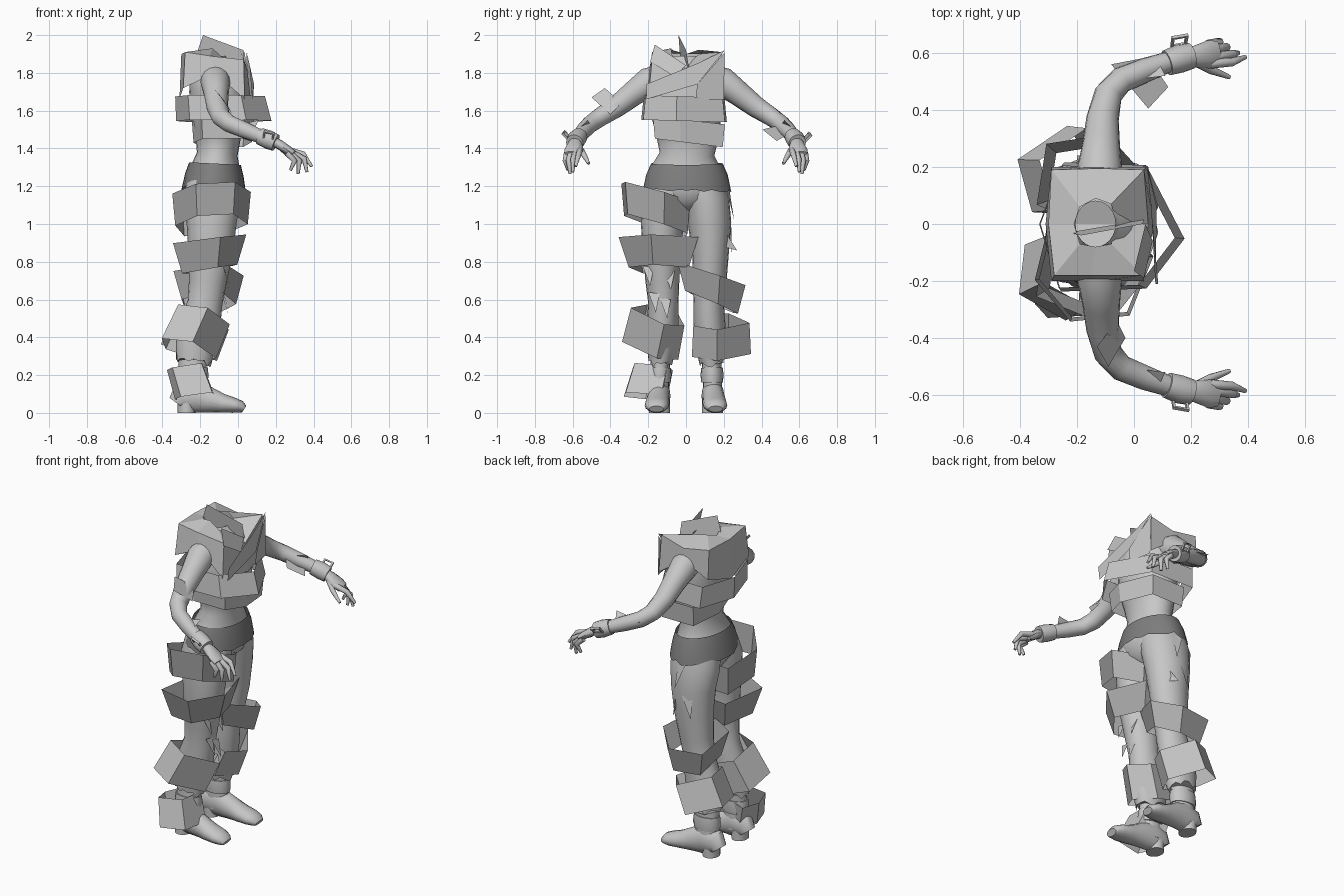
import bpy, math, random
from mathutils import Vector

random.seed(4)


def material(name, v):
    m = bpy.data.materials.new(name)
    m.diffuse_color = (v, v, v, 1)
    return m


GREY = material("light_grey", 0.57)
MID = material("middle_grey", 0.42)
DARK = material("dark_grey", 0.21)


def make(name, verts, faces, mat=GREY, smooth=False):
    me = bpy.data.meshes.new(name)
    me.from_pydata([tuple(v) for v in verts], [], faces)
    me.materials.append(mat)
    me.update()
    ob = bpy.data.objects.new(name, me)
    bpy.context.collection.objects.link(ob)
    if smooth:
        bpy.context.view_layer.objects.active = ob
        bpy.ops.object.select_all(action='DESELECT')
        ob.select_set(True)
        bpy.ops.object.shade_smooth_by_angle(angle=math.radians(50))
    return ob


def tube(name, path, radii, ref, n=16, caps=(True, True), ragged=0, mat=GREY):
    """Loft ellipses along a path; the first radius lies along ref."""
    pts = [Vector(p) for p in path]
    ref = Vector(ref)
    verts = []
    for i, p in enumerate(pts):
        t = (pts[min(i + 1, len(pts) - 1)] - pts[max(i - 1, 0)]).normalized()
        u = (ref - t * ref.dot(t)).normalized()
        v = t.cross(u)
        a, b = radii[i] if isinstance(radii[i], tuple) else (radii[i],) * 2
        for k in range(n):
            ang = 2 * math.pi * k / n
            q = p + u * a * math.cos(ang) + v * b * math.sin(ang)
            if ragged and i == len(pts) - 1:
                q += t * random.uniform(-ragged, ragged)
            verts.append(q)
    faces = ring_faces(len(pts), n)
    if caps[0]:
        faces.append(tuple(reversed(range(n))))
    if caps[1]:
        faces.append(tuple(range(len(verts) - n, len(verts))))
    return make(name, verts, faces, mat, True)


def ring_faces(rows, n):
    return [(i * n + k, i * n + (k + 1) % n, i * n + n + (k + 1) % n, i * n + n + k)
            for i in range(rows - 1) for k in range(n)]


def rings(name, rows, ref=(1, 0, 0), **kw):
    """Upright loft from rows of (x, y, z, rx, ry)."""
    return tube(name, [r[:3] for r in rows], [r[3:] for r in rows], ref, **kw)


def band(name, center, outline, height, slope=(0, 0), flare=1.0, lean=(0, 0), mat=GREY):
    """Loose angular cloth loop, tilted by slopes and leaning sideways with height."""
    c = Vector(center)
    verts = []
    for h in (-0.5, 0.5):
        f = 1 + h * (flare - 1)
        for x, y in outline:
            verts.append(c + Vector((x * f + lean[0] * h, y * f + lean[1] * h,
                                     h * height + slope[0] * x + slope[1] * y)))
    return make(name, verts, ring_faces(2, len(outline)), mat)


def shard(name, *pts):
    return make(name, pts, [tuple(range(len(pts)))])


# Torso with an open neck
rings("torso", [(-.14, 0, 1.06, .07, .06), (-.135, 0, 1.14, .14, .18), (-.125, 0, 1.22, .148, .21),
                (-.12, 0, 1.29, .132, .19), (-.11, .005, 1.37, .108, .145),
                (-.105, .01, 1.46, .12, .165), (-.1, 0, 1.6, .15, .19), (-.11, 0, 1.72, .15, .195),
                (-.13, 0, 1.81, .125, .17), (-.135, 0, 1.86, .085, .1), (-.135, 0, 1.89, .07, .08)],
      n=24, caps=(True, False))
# Waistband with a ragged lower edge
rings("waistband", [(-.122, .005, 1.32, .137, .19), (-.125, .005, 1.26, .155, .216), (-.13, .005, 1.18, .17, .235)],
      n=32, caps=(False, False), ragged=.015, mat=DARK)

for s, side in ((1, "left"), (-1, "right")):
    def P(x, y, z, s=s):
        return (x, s * y, z)

    # Trouser leg
    rings(side + "_trouser_leg",
          [(*P(-.135, .085, 1.2), .14, .125), (*P(-.14, .11, 1.12), .15, .12), (*P(-.14, .125, 1.0), .132, .115),
           (*P(-.145, .13, .85), .118, .097), (*P(-.16, .125, .7), .1, .09), (*P(-.175, .12, .58), .092, .08),
           (*P(-.205, .125, .45), .112, .085), (*P(-.225, .13, .35), .105, .078), (*P(-.235, .135, .27), .092, .065)],
          n=20, ragged=.02)
    # Boot: shaft, ankle cuff, shoe and heel
    rings(side + "_boot_shaft", [(*P(-.24, .14, .06), .078, .056), (*P(-.24, .14, .15), .072, .05),
                                 (*P(-.24, .135, .28), .075, .052)])
    rings(side + "_boot_cuff", [(*P(-.24, .138, .16), .08, .057), (*P(-.24, .138, .2), .084, .061),
                                (*P(-.24, .137, .24), .08, .057)])
    shoe = [(-.322, .14, .05, .045), (-.3, .14, .08, .057), (-.23, .142, .09, .06), (-.16, .147, .07, .06),
            (-.08, .152, .05, .064), (-.02, .155, .04, .064), (.015, .157, .032, .054), (.033, .157, .02, .038)]
    tube(side + "_shoe", [P(x, y, h) for x, y, h, w in shoe], [(h, w) for x, y, h, w in shoe], (0, 0, 1))
    rings(side + "_heel", [(*P(-.272, .14, .0), .047, .055), (*P(-.272, .14, .06), .047, .055)])

    # Arm and wrist cuff
    tube(side + "_arm", [P(-.12, .13, 1.765), P(-.12, .2, 1.75), P(-.115, .28, 1.69), P(-.11, .37, 1.62),
                         P(-.09, .455, 1.565), P(-.045, .505, 1.53), P(.04, .54, 1.495), P(.14, .575, 1.455),
                         P(.2, .59, 1.43)],
         [.08, .078, .066, .057, .05, .046, .043, .035, .032], (0, 0, 1))
    tube(side + "_wrist_cuff", [P(.115, .565, 1.465), P(.16, .58, 1.447), P(.2, .59, 1.43)],
         [.045, .05, .046], (0, 0, 1))
    # Buckle frame standing off the cuff
    o = [P(.13, .615, 1.45), P(.185, .625, 1.44), P(.192, .66, 1.475), P(.135, .65, 1.49)]
    c = sum((Vector(p) for p in o), Vector()) / 4
    corners = [Vector(p) for p in o] + [c + (Vector(p) - c) * .7 for p in o]
    buckle = make(side + "_buckle", corners, ring_faces(2, 4))
    solid = buckle.modifiers.new("thickness", 'SOLIDIFY')
    solid.thickness = .012
    # Hand with curled fingers
    tube(side + "_palm", [P(.18, .585, 1.44), P(.22, .588, 1.42), P(.265, .595, 1.39), P(.295, .6, 1.37)],
         [(.028, .026), (.04, .026), (.05, .024), (.042, .018)], (0, 1, 0), n=12)
    fingers = [((.27, .562, 1.39), (.345, .568, 1.37), (.39, .585, 1.305)),
               ((.28, .585, 1.38), (.35, .596, 1.345), (.365, .6, 1.275)),
               ((.275, .61, 1.375), (.325, .62, 1.335), (.318, .614, 1.265)),
               ((.26, .63, 1.375), (.3, .638, 1.335), (.278, .625, 1.285)),
               ((.215, .57, 1.415), (.27, .54, 1.365), (.335, .515, 1.32))]
    for k, (a, b, d) in enumerate(fingers):
        tube(side + ("_thumb" if k == 4 else "_finger_%d" % (k + 1)), [P(*a), P(*b), P(*d)],
             [.017, .015, .008], (1, 0, 0) if k == 4 else (0, 1, 0), n=8)
    # Torn cloth strip on the forearm
    shard(side + "_sleeve_tear", P(.03, .51, 1.53), P(.09, .56, 1.51), P(.11, .52, 1.55))

# Cloth bands around the legs
band("right_hip_band", (-.14, -.155, 1.08), [(.2, .04), (.08, .17), (-.15, .16), (-.2, -.04), (-.08, -.18), (.12, -.16)],
     .17, (.08, -.3), 1.08, mat=MID)
band("right_thigh_band", (-.15, -.14, .84), [(.17, -.04), (.1, .18), (-.13, .16), (-.17, -.1), (.05, -.19)],
     .16, (.14, -.02), 1.28, mat=MID)
band("left_knee_band", (-.15, .135, .66), [(.16, .04), (.05, .16), (-.14, .13), (-.17, -.06), (.06, -.16)],
     .15, (.04, -.38), 1.25, mat=MID)
band("right_calf_band", (-.22, -.175, .43), [(.14, .04), (.05, .15), (-.12, .12), (-.14, -.05), (.02, -.14)],
     .18, (-.28, -.3), .95, (.08, .04))
band("left_calf_band", (-.22, .185, .4), [(.14, -.02), (.02, .155), (-.15, .04), (-.1, -.14), (.07, -.15)],
     .165, (-.3, .0), .95, (.07, .0))
band("right_ankle_band", (-.255, -.195, .165), [(.1, .08), (-.06, .11), (-.1, .0), (-.07, -.11), (.09, -.1)],
     .155, (.15, -.08), .92, (-.05, .04))

# Cloth bands around the torso
band("chest_band", (-.08, 0, 1.61), [(.24, -.05), (.11, .2), (-.17, .21), (-.25, 0), (-.18, -.23), (.11, -.22)],
     .13, (0, -.03), .94, (-.02, 0))
band("rib_band", (-.09, .01, 1.49), [(.17, -.04), (.12, .19), (-.1, .19), (-.15, 0), (-.1, -.18), (.12, -.18)],
     .12, (0, -.12), 1.06)
# Shoulder wrap: hem, shoulder edge and neck rim
hem = [(.045, .2, 1.68), (-.12, .2, 1.8), (-.29, .2, 1.72), (-.31, 0, 1.66),
       (-.29, -.2, 1.72), (-.12, -.2, 1.8), (.035, -.2, 1.66), (.07, 0, 1.64)]
edge = [(.035, .19, 1.91), (-.12, .195, 1.87), (-.29, .19, 1.9), (-.3, 0, 1.9),
        (-.28, -.18, 1.91), (-.15, -.18, 1.89), (.03, -.18, 1.87), (.05, 0, 1.81)]
rim = [(-.08, .07, 1.9), (-.135, .09, 1.92), (-.19, .06, 1.92), (-.21, 0, 1.9),
       (-.19, -.07, 1.92), (-.135, -.08, 1.93), (-.08, -.07, 1.88), (-.06, 0, 1.84)]
make("shoulder_wrap", hem + edge + rim, ring_faces(3, 8))
# Sash crossing the chest, and sheet rising at the neck
shard("chest_sash_upper", (.045, .205, 1.92), (.06, .06, 1.85), (.085, -.21, 1.74), (.075, -.21, 1.66), (.08, .06, 1.74))
shard("chest_sash_lower", (.045, .205, 1.91), (.085, .06, 1.74), (.08, .05, 1.66), (.05, .2, 1.66))
shard("collar_point", (.04, .0, 1.84), (.0, -.165, 1.95), (.035, -.19, 1.86), (.065, -.06, 1.78))
shard("neck_flap", (-.23, -.03, 1.87), (-.185, -.04, 2.0), (.03, 0, 1.92), (.035, .015, 1.83))

# Loose strips on the arms
shard("right_sleeve_strip", (-.08, -.27, 1.67), (-.05, -.39, 1.59), (-.06, -.36, 1.66))
shard("right_elbow_strip", (-.09, -.5, 1.67), (-.13, -.43, 1.72), (-.06, -.34, 1.64), (-.03, -.4, 1.58))
shard("left_forearm_strip", (-.08, .56, 1.54), (.05, .585, 1.5), (.12, .48, 1.44), (.05, .405, 1.5))

# Torn flaps at the left hip and thigh, and the right knee
shard("left_hip_flap", (-.1, .21, 1.2), (-.16, .23, 1.18), (-.1, .255, 1.02))
shard("left_thigh_flap_upper", (-.06, .12, 1.0), (-.08, .22, .94), (-.1, .27, .86), (-.06, .16, .89))
shard("left_thigh_flap_lower", (-.2, .21, 1.05), (-.14, .24, .98), (-.2, .24, .85))
for k, (y, z) in enumerate(((-.2, .74), (-.09, .72), (-.17, .6), (-.11, .57))):
    shard("right_knee_flap_%d" % (k + 1), (-.08, y - .03, z + .04), (-.075, y + .03, z + .03),
          (-.045, y + .01, z - .07))
